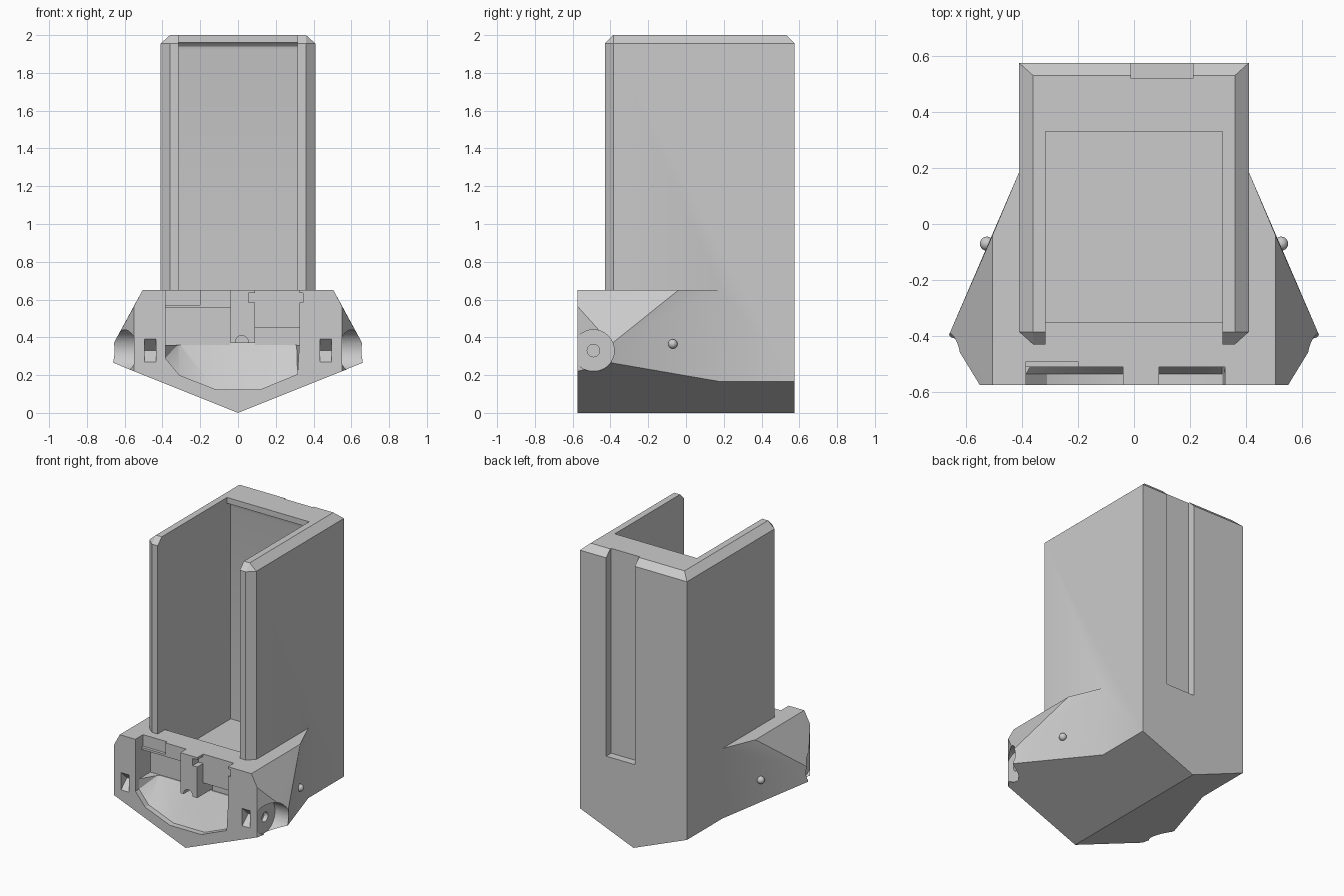
import bpy
import bmesh
import math
from mathutils import Matrix

if "Cube" in bpy.data.objects:
    bpy.data.objects.remove(bpy.data.objects["Cube"], do_unlink=True)

grey = bpy.data.materials.new("plain grey")
grey.use_nodes = True
grey.diffuse_color = (0.6, 0.6, 0.6, 1)
grey.node_tree.nodes["Principled BSDF"].inputs["Base Color"].default_value = (0.6, 0.6, 0.6, 1)


def finish(name, bm):
    bmesh.ops.recalc_face_normals(bm, faces=bm.faces)
    mesh = bpy.data.meshes.new(name)
    bm.to_mesh(mesh)
    bm.free()
    mesh.materials.append(grey)
    obj = bpy.data.objects.new(name, mesh)
    bpy.context.collection.objects.link(obj)
    return obj


def hull(name, points, mirrored=False):
    """Convex solid around the points, optionally mirrored across x."""
    pts = set(points)
    if mirrored:
        pts |= {(-x, y, z) for x, y, z in points}
    bm = bmesh.new()
    for p in pts:
        bm.verts.new(p)
    res = bmesh.ops.convex_hull(bm, input=bm.verts)
    junk = [g for g in res["geom_interior"] if isinstance(g, bmesh.types.BMVert)]
    bmesh.ops.delete(bm, geom=junk, context="VERTS")
    bmesh.ops.dissolve_limit(bm, angle_limit=0.01, verts=bm.verts, edges=bm.edges)
    return finish(name, bm)


def box(name, x0, x1, y0, y1, z0, z1):
    return hull(name, [(x, y, z) for x in (x0, x1) for y in (y0, y1) for z in (z0, z1)])


def prism(name, profile, x0, x1):
    """Side profile of (y, z) points extruded along x."""
    bm = bmesh.new()
    face = bm.faces.new([bm.verts.new((x0, y, z)) for y, z in profile])
    out = bmesh.ops.extrude_face_region(bm, geom=[face])["geom"]
    bmesh.ops.translate(bm, vec=(x1 - x0, 0, 0),
                        verts=[g for g in out if isinstance(g, bmesh.types.BMVert)])
    return finish(name, bm)


def cylinder(name, centre, radius, length, axis):
    bm = bmesh.new()
    turn = Matrix.Rotation(math.pi / 2, 4, "Y" if axis == "x" else "X")
    bmesh.ops.create_cone(bm, cap_ends=True, segments=32, radius1=radius, radius2=radius,
                          depth=length, matrix=Matrix.Translation(centre) @ turn)
    return finish(name, bm)


def combine(target, tool, operation="DIFFERENCE"):
    mod = target.modifiers.new("shape", "BOOLEAN")
    mod.operation = operation
    mod.solver = "EXACT"
    mod.object = tool
    bpy.context.view_layer.objects.active = target
    bpy.ops.object.modifier_apply(modifier=mod.name)
    bpy.data.objects.remove(tool, do_unlink=True)


# Tower with chamfered rim and keel-shaped underside
body = hull("holder_body", [
    (0, -.385, 0), (0, .575, 0), (.41, -.385, .165), (.41, .575, .165),
    (.41, -.385, 1.955), (.41, .575, 1.955), (.36, .53, 2), (.36, -.385, 2),
    (.36, -.43, 1.955), (.36, -.43, .3)], True)

# Flared base with side wings
base = hull("base", [
    (0, -.575, 0), (0, .185, 0), (.41, .185, .165), (.41, .185, .65),
    (.505, -.04, .65), (.66, -.395, .365), (.66, -.395, .265),
    (.55, -.505, .565), (.55, -.505, .22), (.505, -.575, .65),
    (.55, -.575, .565), (.55, -.575, .22)], True)
combine(body, base, "UNION")

# Open-fronted main cavity with a rounded undercut below the rear rim
combine(body, prism("cavity", [
    (-.7, 2.1), (-.7, .65), (-.35, .65), (-.35, .45), (.37, .45), (.37, 1.92),
    (.365, 1.94), (.35, 1.955), (.33, 1.96), (.33, 2.1)], -.315, .315))

# Rear channel
combine(body, box("channel", -.01, .21, .52, .7, .58, 2.1))

# Wing reliefs, pin holes and front sockets on both sides
for s in (-1, 1):
    combine(body, cylinder("relief", (s * .65, -.49, .33), .11, .2, "x"))
    combine(body, cylinder("pin_hole", (s * .55, -.49, .33), .033, .06, "x"))
    a, b = sorted((s * .435, s * .495))
    combine(body, prism("socket", [(-.6, .27), (-.6, .39), (-.575, .39),
                                   (-.51, .33), (-.575, .27)], a, b))

# Front scoop sloping back and up
rim = [(-.385, .29), (-.31, .2), (-.12, .125), (.12, .125), (.315, .205),
       (.325, .37), (-.385, .37)]
combine(body, hull("scoop", [(x, y, z) for x, z in rim for y in (-.65, -.535)]
                   + [(-.31, -.41, .37), (.31, -.41, .37)]))

# Front pockets either side of the central post, with deeper hollows below
for x0, x1, y1, z0, z1 in (
        (-.385, -.04, -.51, .36, .7), (-.385, -.2, -.49, .57, .7),
        (-.385, -.04, -.41, .36, .555), (.09, .325, -.51, .36, .7),
        (.055, .345, -.51, .585, .635), (.09, .325, -.41, .36, .45)):
    combine(body, box("pocket", x0, x1, -.7, y1, z0, z1))
combine(body, cylinder("post_notch", (.02, -.55, .375), .034, .2, "y"))

# Small round stud on each wing
for side, s in (("left", 1), ("right", -1)):
    bm = bmesh.new()
    bmesh.ops.create_uvsphere(bm, u_segments=20, v_segments=12, radius=.025,
                              matrix=Matrix.Translation((s * .525, -.07, .365)))
    finish(side + "_stud", bm)

for obj in bpy.context.collection.objects:
    if obj.type == "MESH":
        obj.select_set(True)
        bpy.context.view_layer.objects.active = obj
bpy.ops.object.shade_smooth_by_angle(angle=math.radians(25))
